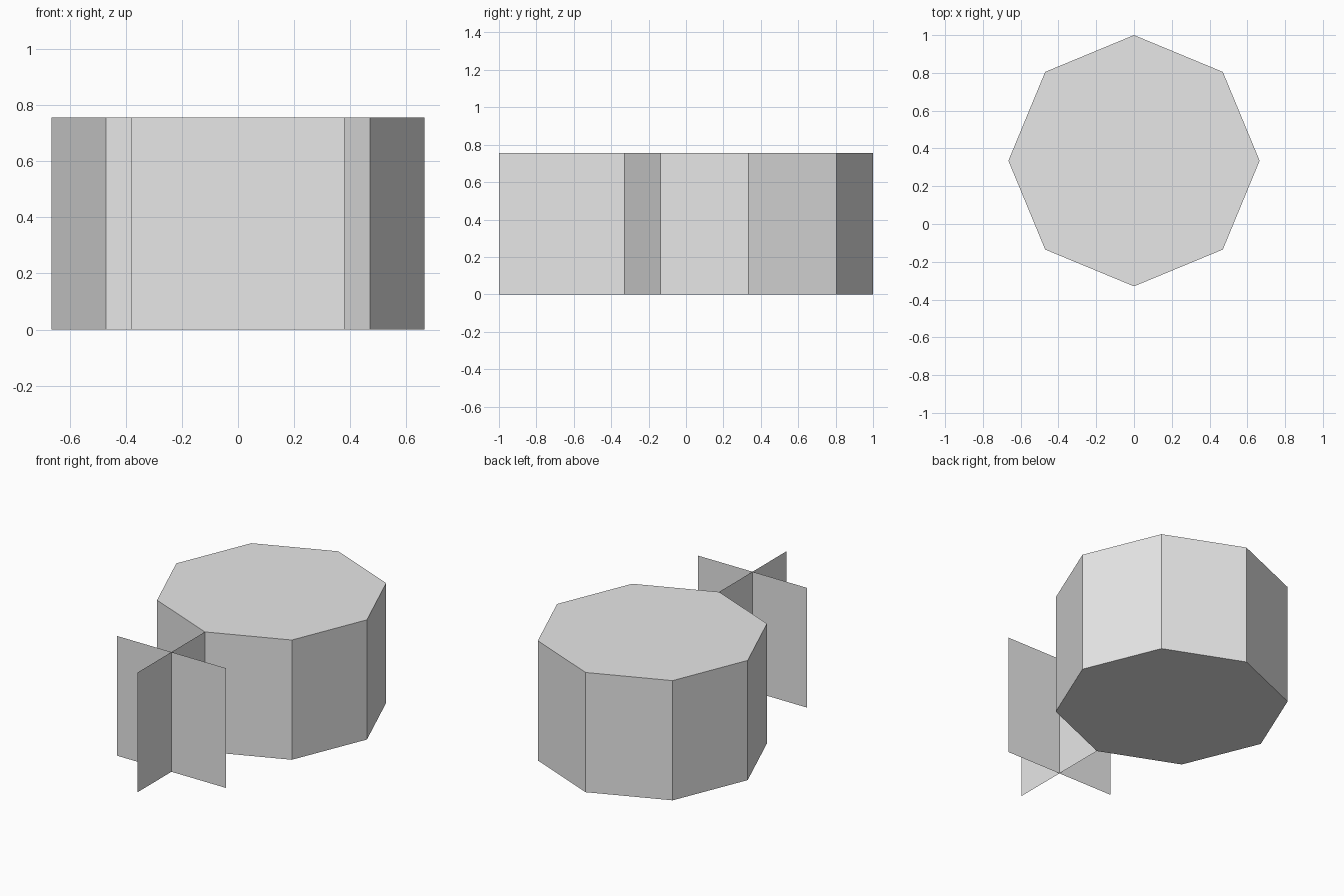
import bpy
import math

if "Cube" in bpy.data.objects:
    bpy.data.objects.remove(bpy.data.objects["Cube"], do_unlink=True)

HEIGHT = 0.755

grey = bpy.data.materials.new("plain_grey")
grey.use_nodes = True
grey.diffuse_color = (0.8, 0.8, 0.8, 1)
grey.node_tree.nodes["Principled BSDF"].inputs["Base Color"].default_value = (0.8, 0.8, 0.8, 1)


def finish(name):
    obj = bpy.context.object
    obj.name = name
    obj.data.materials.append(grey)
    return obj


def upright_sheet(name, y, half_width, turn):
    # Vertical flat sheet, sized in its mesh and turned about z
    bpy.ops.mesh.primitive_plane_add(size=1, location=(0, y, HEIGHT / 2),
                                     rotation=(math.pi / 2, 0, turn))
    finish(name).scale = (2 * half_width, HEIGHT, 1)


# Eight-sided block with a corner pointing to the front
bpy.ops.mesh.primitive_cylinder_add(vertices=8, radius=0.665, depth=HEIGHT,
                                    location=(0, 0.335, HEIGHT / 2))
finish("octagonal_body")

# Crossed sheets standing in front of the block
upright_sheet("cross_sheet", -0.663, 0.38, 0)
upright_sheet("centre_sheet", -0.665, 0.335, math.pi / 2)
